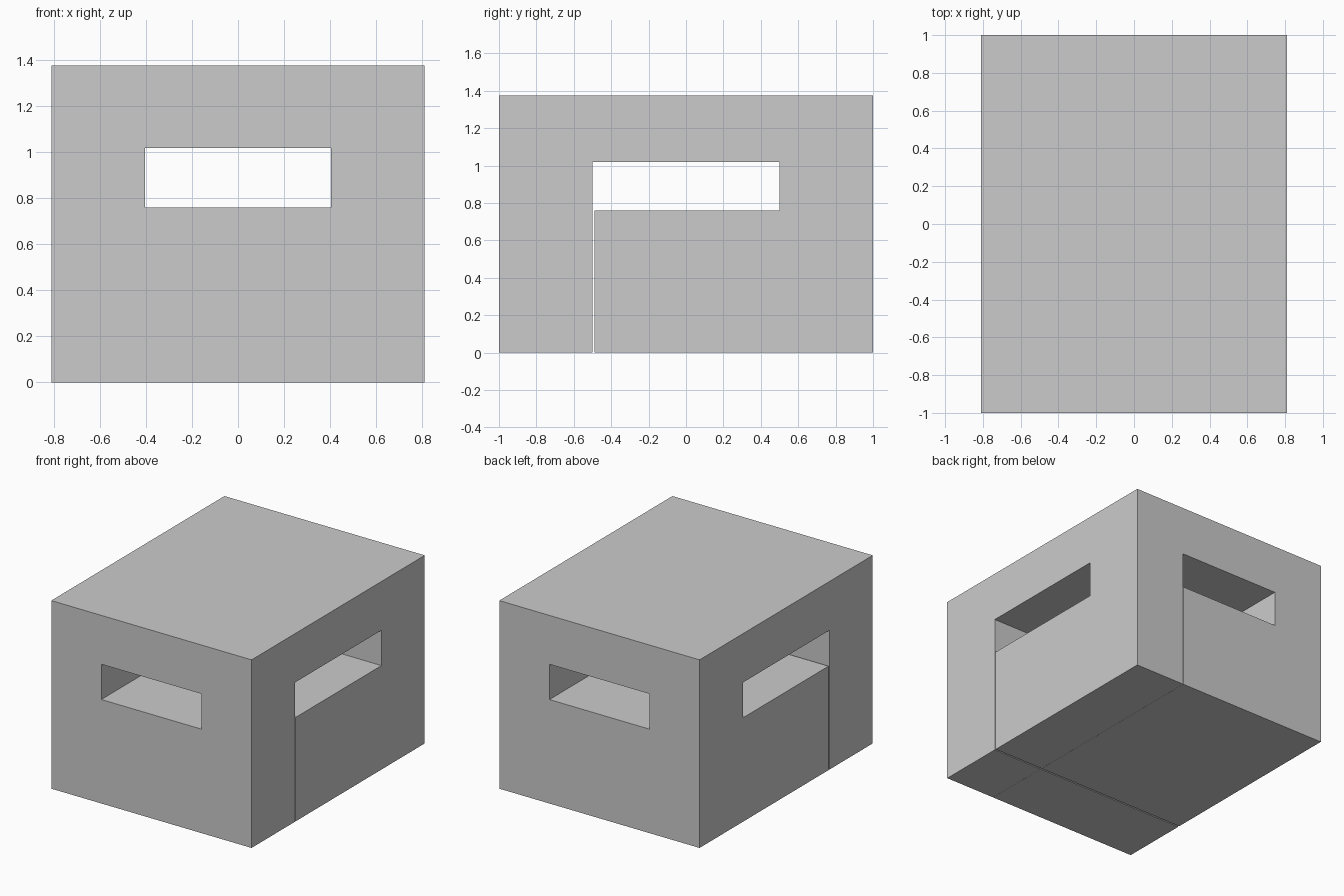
import bpy, bmesh
from mathutils import Vector

if "Cube" in bpy.data.objects:
    bpy.data.objects.remove(bpy.data.objects["Cube"])

HALF_X, HALF_Y, HEIGHT = 0.81, 1.0, 1.375
SILL, LINTEL = 0.76, 1.018


def prism(name, profile, half, axis):
    """Extrude a (horizontal, z) profile from -half to +half along axis."""
    def point(h, z, d):
        return Vector((d, h, z)) if axis == 'X' else Vector((h, d, z))
    bm = bmesh.new()
    face = bm.faces.new([bm.verts.new(point(h, z, -half)) for h, z in profile])
    ext = bmesh.ops.extrude_face_region(bm, geom=[face], use_keep_orig=True)
    verts = [v for v in ext['geom'] if isinstance(v, bmesh.types.BMVert)]
    bmesh.ops.translate(bm, verts=verts, vec=point(0, 0, 2 * half))
    bmesh.ops.recalc_face_normals(bm, faces=bm.faces)
    mesh = bpy.data.meshes.new(name)
    bm.to_mesh(mesh)
    bm.free()
    obj = bpy.data.objects.new(name, mesh)
    bpy.context.collection.objects.link(obj)
    return obj


def window_profile(half, slit_a, slit_b):
    """Wide window opening with a narrow slit running from its sill to the ground."""
    pts = [(slit_a, -0.1), (slit_b, -0.1), (slit_b, SILL)]
    if slit_a < 0:   # slit under the left end
        pts += [(half, SILL), (half, LINTEL), (-half, LINTEL)]
    else:            # slit under the right end
        pts += [(half, LINTEL), (-half, LINTEL), (-half, SILL), (slit_a, SILL)]
    return pts


# Solid block body
body = prism("block_body", [(-HALF_X, 0), (HALF_X, 0), (HALF_X, HEIGHT), (-HALF_X, HEIGHT)],
             HALF_Y, 'Y')

# Crossing window passages, each with its slit below
cutters = [
    prism("side_window_cutter", window_profile(0.5, -0.5, -0.49), 1.2, 'X'),
    prism("front_window_cutter", window_profile(0.405, 0.404, 0.405), 1.4, 'Y'),
]
for cutter in cutters:
    mod = body.modifiers.new(cutter.name, 'BOOLEAN')
    mod.operation = 'DIFFERENCE'
    mod.solver = 'EXACT'
    mod.object = cutter
    cutter.hide_render = True
    cutter.display_type = 'WIRE'
